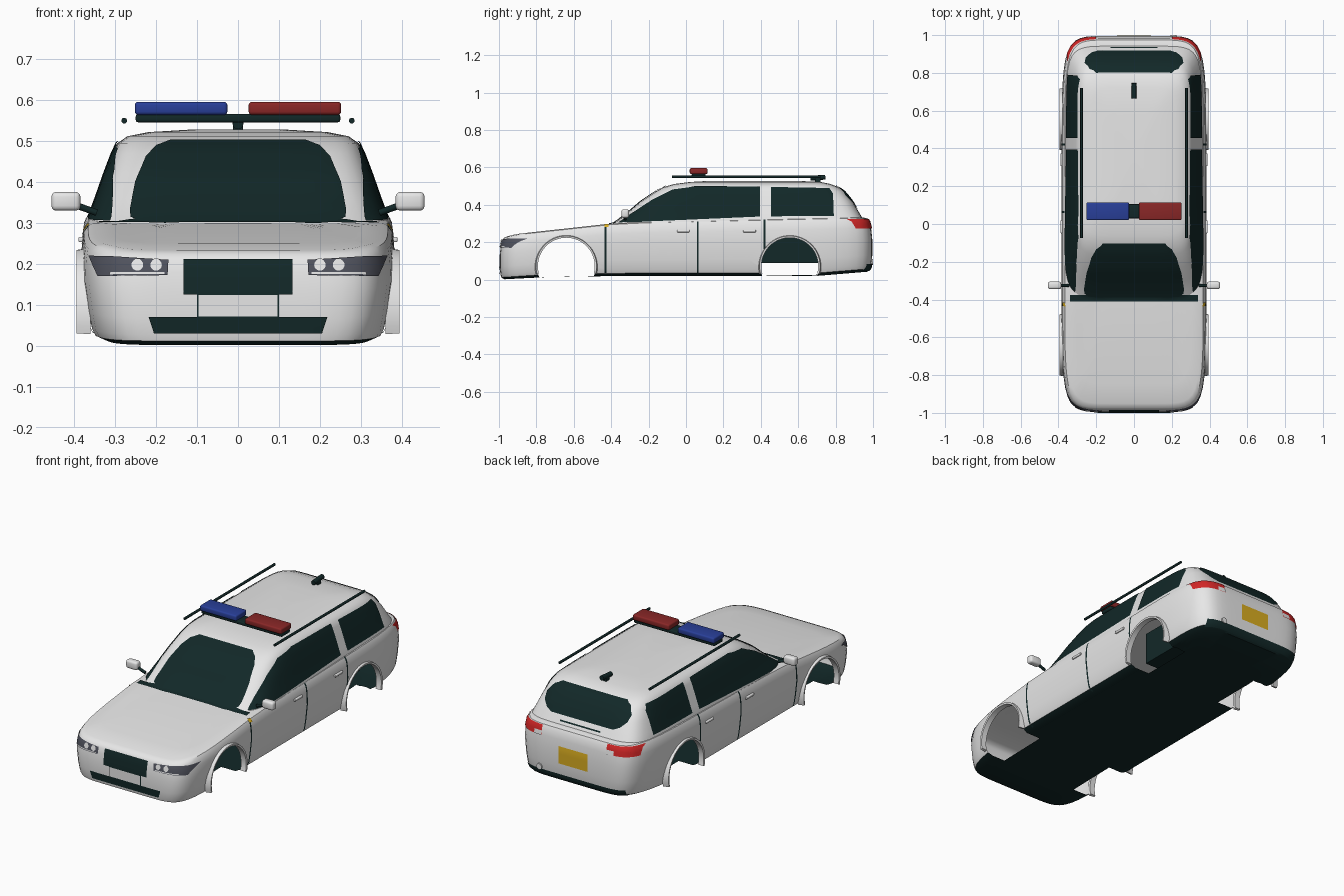
import bpy, bmesh, math
from mathutils import Vector, Matrix
from mathutils.bvhtree import BVHTree

if "Cube" in bpy.data.objects:
    bpy.data.objects.remove(bpy.data.objects["Cube"])


def material(name, rgb):
    m = bpy.data.materials.new(name)
    m.use_nodes = True
    m.diffuse_color = (*rgb, 1)
    m.node_tree.nodes["Principled BSDF"].inputs["Base Color"].default_value = (*rgb, 1)
    return m


WHITE = material("white_paint", (.8, .8, .8))
DARK = material("dark_trim", (.006, .021, .021))
GREY = material("lamp_grey", (.08, .085, .11))
BLUE = material("beacon_blue", (.022, .05, .32))
RED = material("beacon_red", (.25, .02, .02))
TAIL = material("tail_red", (.65, .02, .02))
YELLOW = material("plate_yellow", (.7, .42, .015))


def add(name, bm, *mats, smooth=True):
    mesh = bpy.data.meshes.new(name)
    bm.to_mesh(mesh)
    bm.free()
    for m in mats:
        mesh.materials.append(m)
    ob = bpy.data.objects.new(name, mesh)
    bpy.context.collection.objects.link(ob)
    if smooth:
        soften(ob)
    return ob


def soften(ob):
    bpy.ops.object.select_all(action='DESELECT')
    ob.select_set(True)
    bpy.context.view_layer.objects.active = ob
    bpy.ops.object.shade_smooth_by_angle(angle=math.radians(35))


def box(name, mat, lo, hi, bevel=0.006):
    bm = bmesh.new()
    bmesh.ops.create_cube(bm, size=1)
    lo, hi = Vector(lo), Vector(hi)
    for v in bm.verts:
        v.co = (lo + hi) / 2 + v.co * (hi - lo)
    if bevel:
        bmesh.ops.bevel(bm, geom=bm.edges[:], offset=bevel, segments=3, profile=.5, affect='EDGES')
    return add(name, bm, mat)


def rod(name, mat, a, b, r):
    a, b = Vector(a), Vector(b)
    turn = (b - a).to_track_quat('Z', 'Y').to_matrix().to_4x4()
    bm = bmesh.new()
    bmesh.ops.create_cone(bm, cap_ends=True, segments=20, radius1=r, radius2=r, depth=(b - a).length,
                          matrix=Matrix.Translation((a + b) / 2) @ turn)
    return add(name, bm, mat)


def interp(table, y):
    for (a, p), (b, q) in zip(table, table[1:]):
        if y <= b:
            return p + (q - p) * max(0, (y - a) / (b - a))
    return table[-1][1]


# Rounded-square plan outline shared by both shells
N, POWER = 24, 8
square = [(1, -1 + 2 * i / N) for i in range(N)]
plan = []
for turn in range(4):
    for x, y in square:
        k = (abs(x) ** POWER + abs(y) ** POWER) ** (-1 / POWER)
        plan.append((x * k, y * k))
    square = [(-y, x) for x, y in square]


def loft(rings, cap_start):
    """Skin rings of points; the outer ends close onto single points."""
    bm = bmesh.new()
    rows = [[bm.verts.new(p) for p in r] for r in rings]
    n = len(plan)
    for a, b in zip(rows, rows[1:]):
        for i in range(n):
            j = (i + 1) % n
            bm.faces.new((a[i], a[j], b[j], b[i]))
    ends = [rows[-1]] + ([rows[0]] if cap_start else [])
    for row in ends:
        mid = bm.verts.new(sum((v.co for v in row), Vector()) / n)
        for i in range(n):
            bm.faces.new((row[i], row[(i + 1) % n], mid))
    bmesh.ops.recalc_face_normals(bm, faces=bm.faces[:])
    return bm


# Lower body: height fraction, width scale, length scale
BOTTOM = [(-1, 0), (-.8, .012), (-.5, .02), (.7, .02), (1, .045)]
TOP = [(-1, .222), (-.9, .245), (-.4, .3), (-.2, .31), (.9, .335), (1, .33)]
LEVELS = [(0, .4, .4), (0, .7, .8), (0, .86, .97), (.05, .93, .988), (.12, .953, .992),
          (.3, .975, .996), (.6, 1, .996), (.8, .995, .99), (.92, .982, .984), (.98, .957, .974),
          (1, .92, .95), (1, .8, .85), (1, .6, .65), (1, .4, .4), (1, .1, .1)]
rings = []
for h, sx, sy in LEVELS:
    ring = []
    for px, py in plan:
        y = py * sy
        b = interp(BOTTOM, y)
        ring.append((px * .383 * sx, y, b + (interp(TOP, y) - b) * h))
    rings.append(ring)
body = loft(rings, True)
for f in body.faces:
    f.material_index = int(f.calc_center_median().z < interp(BOTTOM, f.calc_center_median().y) + .011)

# Cabin: height, front y, rear y, half width
CABIN = [(.26, -.46, .985, .372), (.31, -.375, .955, .366), (.36, -.31, .925, .347),
         (.42, -.24, .89, .326), (.47, -.165, .85, .307), (.495, -.12, .815, .295),
         (.512, -.06, .77, .27), (.522, .02, .72, .22), (.528, .12, .6, .12)]
cabin = loft([[(px * w, (f + r) / 2 + py * (r - f) / 2, z) for px, py in plan]
              for z, f, r, w in CABIN], False)
shells = [BVHTree.FromBMesh(body), BVHTree.FromBMesh(cabin)]
add("cabin_shell", cabin, WHITE)
body_ob = add("lower_body", body, WHITE, DARK)

# Wheel openings cut into the hollow body
WHEELS, HUB, R = (-.64, .555), .072, .157
for y in WHEELS:
    for s in (1, -1):
        cutter = rod("wheel_cutter", WHITE, (s * .24, y, HUB), (s * .5, y, HUB), R)
        cutter.hide_render = True
        cutter.hide_set(True)
        mod = body_ob.modifiers.new("wheel_cut", 'BOOLEAN')
        mod.operation, mod.solver, mod.object = 'DIFFERENCE', 'EXACT', cutter
cut = bpy.data.meshes.new_from_object(body_ob.evaluated_get(bpy.context.evaluated_depsgraph_get()))
body_ob.modifiers.clear()
bm = bmesh.new()
bm.from_mesh(cut)
inner = [f for f in bm.faces if any(all(
    math.hypot(v.co.y - y, v.co.z - HUB) < R + .001 and abs(v.co.x) > .235 for v in f.verts) for y in WHEELS)]
bmesh.ops.delete(bm, geom=inner, context='FACES')
bm.to_mesh(body_ob.data)
bm.free()
for ob in [o for o in bpy.data.objects if o.name.startswith("wheel_cutter")]:
    bpy.data.objects.remove(ob)
soften(body_ob)

# Arch lips and the dark rear inner well
for y in WHEELS:
    for s in (1, -1):
        bm = bmesh.new()
        prev = None
        for i in range(33):
            a = math.radians(-15 + 210 * i / 32)
            loop = [bm.verts.new((s * x, y + r * math.cos(a), HUB + r * math.sin(a)))
                    for x, r in ((.36, .152), (.392, .152), (.394, .162), (.36, .168))]
            for k in range(4):
                if prev:
                    bm.faces.new((prev[k], prev[k - 1], loop[k - 1], loop[k]))
            if i in (0, 32):
                bm.faces.new(loop)
            prev = loop
        bmesh.ops.recalc_face_normals(bm, faces=bm.faces[:])
        add("wheel_arch_lip", bm, WHITE)
box("rear_inner_well", DARK, (-.24, .385, .09), (.24, .73, .27), 0)

# Thin plates draped over the shells: side of view, ray origin and direction
SIDES = {'front': (lambda u, v: (u, -2, v), (0, 1, 0)), 'back': (lambda u, v: (u, 2, v), (0, -1, 0)),
         'left': (lambda u, v: (2, u, v), (-1, 0, 0)), 'right': (lambda u, v: (-2, u, v), (1, 0, 0)),
         'top': (lambda u, v: (u, v, 2), (0, 0, -1))}


def drape(name, mat, side, pts, lift=.004):
    """Clip a grid to a convex anticlockwise outline and project it."""
    origin, ray = SIDES[side][0], Vector(SIDES[side][1])
    us, vs = zip(*pts)
    u0, v0, du, dv = min(us), min(vs), max(us) - min(us), max(vs) - min(vs)
    bm = bmesh.new()
    bmesh.ops.create_grid(bm, x_segments=int(du / .015) + 1, y_segments=int(dv / .015) + 1, size=1)
    for v in bm.verts:
        v.co = (u0 + du * (v.co.x + 1) / 2, v0 + dv * (v.co.y + 1) / 2, 0)
    for (a, b), (c, d) in zip(pts, pts[1:] + pts[:1]):
        bmesh.ops.bisect_plane(bm, geom=bm.verts[:] + bm.edges[:] + bm.faces[:], plane_co=(a, b, 0),
                               plane_no=(d - b, a - c, 0), clear_outer=True)
    lost = []
    for v in bm.verts:
        start = Vector(origin(v.co.x, v.co.y))
        hits = [h for h in (t.ray_cast(start, ray) for t in shells) if h[0]]
        if hits:
            loc, nor, *_ = min(hits, key=lambda h: h[3])
            v.co = loc + nor * (lift if nor.dot(ray) < 0 else -lift)
        else:
            lost.append(v)
    bmesh.ops.delete(bm, geom=lost, context='VERTS')
    bm.normal_update()
    if sum(f.normal.dot(ray) for f in bm.faces) > 0:
        bmesh.ops.reverse_faces(bm, faces=bm.faces[:])
    return add(name, bm, mat)


def rect(a, b, c, d):
    return [(a, c), (b, c), (b, d), (a, d)]


def mirrored(half):
    """Complete a right-hand outline, listed bottom to top, across the centre."""
    return half + [(-u, v) for u, v in reversed(half)]


def disc(u, v, r):
    return [(u + r * math.cos(k * math.pi / 8), v + r * math.sin(k * math.pi / 8)) for k in range(16)]


# Glass
drape("windscreen", DARK, 'front', mirrored([(.24, .303), (.262, .312), (.264, .33), (.25, .4), (.225, .46), (.2, .487), (.165, .5)]))
drape("cowl", DARK, 'top', rect(-.34, .34, -.41, -.375))
drape("rear_window", DARK, 'back', mirrored([(.19, .375), (.225, .39), (.255, .42), (.26, .45), (.235, .485), (.2, .5)]))
for side in ('left', 'right'):
    drape("door_windows", DARK, side, [(-.36, .303), (.395, .336), (.395, .495), (.05, .497),
                                       (-.07, .48), (-.18, .425), (-.29, .352)])
    drape("cargo_window", DARK, side, [(.455, .337), (.79, .34), (.785, .46), (.765, .488), (.455, .494)])
    # Door seams, lamps on the flanks
    for y, low in ((-.43, .025), (.063, .025), (.42, .165)):
        drape("door_seam", DARK, side, rect(y - .005, y + .005, low, interp(TOP, y) - .005), .002)
    drape("side_repeater", YELLOW, side, rect(-.435, -.415, .278, .293), .006)
    drape("tail_lamp_side", TAIL, side, rect(.91, .965, .275, .32))

# Front face
for s in (1, -1):
    lamp = [(.172, .172), (.34, .17), (.362, .22), (.17, .208)]
    drape("headlamp", GREY, 'front', lamp if s > 0 else [(-u, v) for u, v in reversed(lamp)])
    drape("headlamp_sill", WHITE, 'front', rect(min(s * .18, s * .31), max(s * .18, s * .31), .174, .179), .006)
    for x in (.2, .245):
        drape("headlamp_bulb", WHITE, 'front', disc(s * x, .196, .014), .007)
    # Tail lamps
    drape("tail_lamp", TAIL, 'back', rect(min(s * .2, s * .35), max(s * .2, s * .35), .272, .322))
    drape("reverse_lamp", WHITE, 'back', rect(min(s * .2, s * .245), max(s * .2, s * .245), .272, .295), .006)
drape("grille", DARK, 'front', rect(-.133, .133, .125, .21))
drape("front_plate_frame", DARK, 'front', rect(-.1, .1, .068, .126), .003)
drape("front_plate", WHITE, 'front', rect(-.096, .096, .072, .124), .006)
drape("lower_intake", DARK, 'front', mirrored([(.205, .03), (.218, .07)]))

# Rear face
drape("rear_plate", YELLOW, 'back', rect(-.09, .09, .145, .24))
drape("tailgate_strip", DARK, 'back', rect(-.125, .125, .346, .353))
drape("rear_valance", DARK, 'back', rect(-.3, .3, .05, .085))
rod("exhaust_tip", WHITE, (.21, .95, .095), (.21, 1, .095), .016)

# Mirrors, handles and roof rails on both sides
for s in (1, -1):
    xs = sorted((s * .385, s * .456))
    box("door_mirror", WHITE, (xs[0], -.345, .33), (xs[1], -.305, .376), .012)
    rod("mirror_arm", DARK, (s * .345, -.325, .325), (s * .395, -.325, .343), .008)
    for y in (-.015, .34):
        xs = sorted((s * .372, s * .39))
        box("door_handle", WHITE, (xs[0], y - .034, .253), (xs[1], y + .034, .266), .004)
    rod("roof_rail", DARK, (s * .278, -.075, .55), (s * .278, .72, .55), .007)

# Beacon bar and aerial
box("beacon_base", DARK, (-.25, .03, .546), (.25, .105, .566))
box("beacon_blue_lens", BLUE, (-.252, .02, .564), (-.026, .115, .596), .008)
box("beacon_red_lens", RED, (.026, .02, .564), (.252, .115, .596), .008)
box("aerial_foot", DARK, (-.012, .69, .505), (.012, .72, .55), .003)
rod("aerial_body", DARK, (0, .665, .542), (0, .745, .548), .013)
